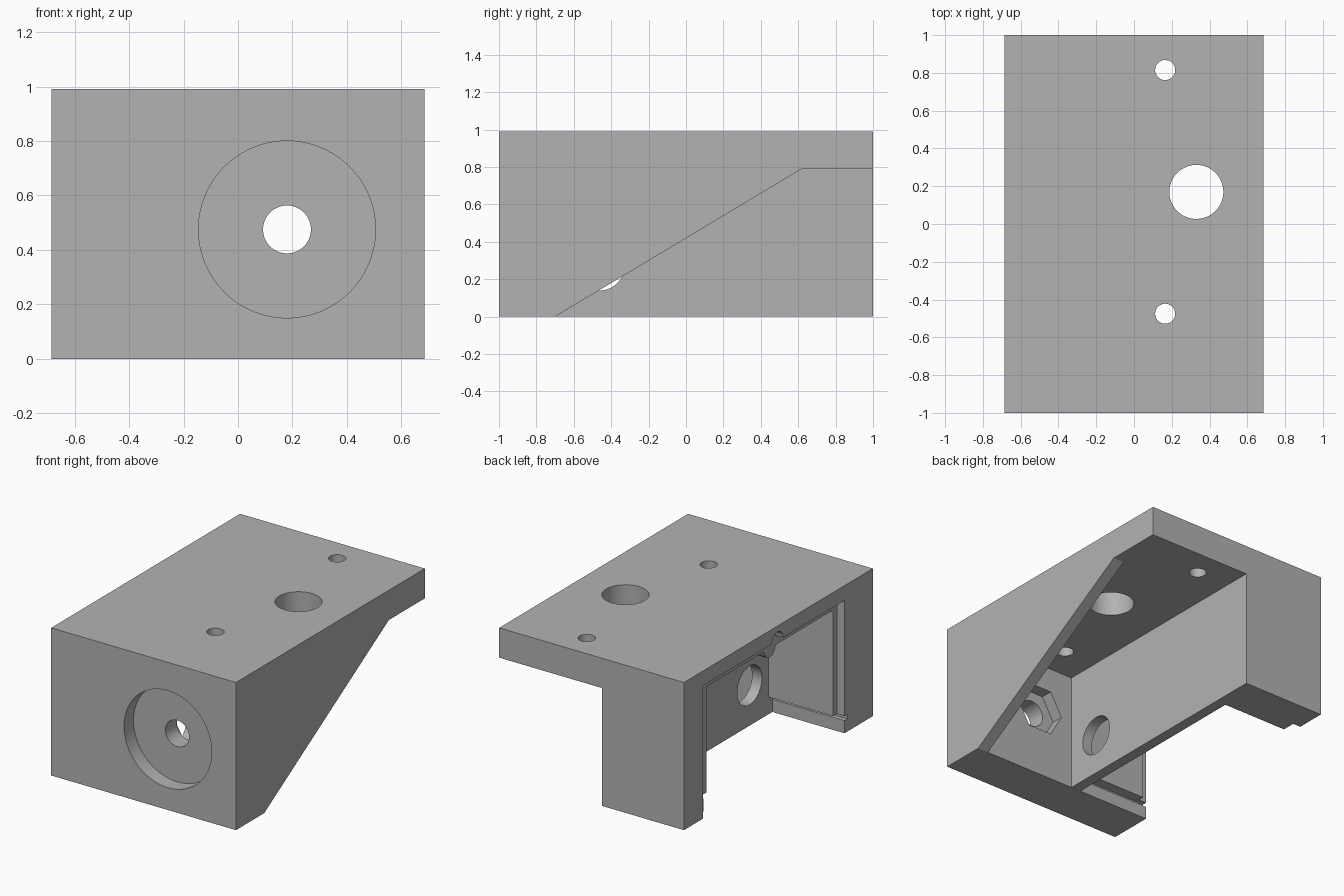
import bpy, bmesh, math

cube = bpy.data.objects.get("Cube")
if cube:
    bpy.data.objects.remove(cube, do_unlink=True)

grey = bpy.data.materials.new("plain_grey")
grey.use_nodes = True
grey.diffuse_color = (0.45, 0.45, 0.45, 1)
grey.node_tree.nodes["Principled BSDF"].inputs["Base Color"].default_value = (0.45, 0.45, 0.45, 1)


def prism(name, axis, points, lo, hi):
    """Extrude a profile along an axis; points are the other two coordinates in order."""
    def place(p, d):
        return {"x": (d, p[0], p[1]), "y": (p[0], d, p[1]), "z": (p[0], p[1], d)}[axis]
    bm = bmesh.new()
    ends = [[bm.verts.new(place(p, d)) for p in points] for d in (lo, hi)]
    for ring in ends:
        bm.faces.new(ring)
    for i in range(len(points)):
        j = (i + 1) % len(points)
        bm.faces.new((ends[0][i], ends[0][j], ends[1][j], ends[1][i]))
    bmesh.ops.recalc_face_normals(bm, faces=bm.faces)
    mesh = bpy.data.meshes.new(name)
    bm.to_mesh(mesh)
    bm.free()
    mesh.materials.append(grey)
    obj = bpy.data.objects.new(name, mesh)
    bpy.context.collection.objects.link(obj)
    return obj


def ring(a, b, r, n=64):
    return [(a + r * math.cos(math.tau * i / n), b + r * math.sin(math.tau * i / n)) for i in range(n)]


def box(name, x0, x1, y0, y1, z0, z1):
    return prism(name, "z", [(x0, y0), (x1, y0), (x1, y1), (x0, y1)], z0, z1)


def activate(obj):
    bpy.ops.object.select_all(action="DESELECT")
    obj.select_set(True)
    bpy.context.view_layer.objects.active = obj


def cut(body, cutter):
    cutter.hide_render = True
    mod = body.modifiers.new("cut", "BOOLEAN")
    mod.operation = "DIFFERENCE"
    mod.solver = "EXACT"
    mod.object = cutter
    activate(body)
    bpy.ops.object.modifier_apply(modifier=mod.name)
    bpy.data.objects.remove(cutter, do_unlink=True)


SIDE, TOP, PLATE = 0.685, 0.99, 0.79
FRONT = -0.7                      # rear face of the front wall
LIP, WALL = -0.628, -0.15         # housing lid seat and inner wall

bracket = box("bracket_body", -SIDE, SIDE, -1, 1, 0, TOP)

# Open space under the plate, then the sloped side gusset
cut(bracket, box("under_space", -0.077, 0.605, FRONT, 1.1, -0.1, PLATE))
cut(bracket, prism("gusset_slope", "x",
                   [(FRONT, -0.1), (FRONT, 0), (0.62, PLATE), (1.1, PLATE), (1.1, -0.1)], 0.5, 0.8))

# Side housing: main pocket, side lid seat, bottom lid seat and its groove
cut(bracket, box("pocket", -0.8, WALL, -0.66, 0.68, -0.1, 0.825))
cut(bracket, box("side_lid_seat", -0.8, LIP, FRONT, 0.8, -0.1, 0.89))
cut(bracket, box("bottom_lid_seat", -0.8, WALL, FRONT, 0.71, -0.1, 0.1))
cut(bracket, box("lid_groove", -0.8, WALL, -0.73, 0.735, 0.085, 0.115))
cut(bracket, prism("finger_notch", "x", ring(0.01, 0.89, 0.06), -0.8, LIP))
cut(bracket, prism("cable_hole", "x", ring(-0.46, 0.27, 0.13), -0.3, 0.05))

# Plate holes
for x, y, r in ((0.165, 0.815, 0.053), (0.165, -0.475, 0.053), (0.33, 0.17, 0.143)):
    cut(bracket, prism("plate_hole", "z", ring(x, y, r), 0.7, 1.1))

# Front counterbore, bolt hole and hexagonal nut recess
cut(bracket, prism("counterbore", "y", ring(0.18, 0.475, 0.325, 96), -1.1, -0.9))
cut(bracket, prism("bolt_hole", "y", ring(0.18, 0.475, 0.088), -1.1, -0.6))
cut(bracket, prism("nut_recess", "y", ring(0.18, 0.475, 0.175, 6), FRONT - 0.08, -0.6))

# Small rounded screw tab on the upper lid seat
tab = prism("screw_tab", "x", ring(0.01, 0.825, 0.06, 32), LIP, LIP + 0.07)

for part in (bracket, tab):
    activate(part)
    bpy.ops.object.shade_smooth_by_angle(angle=math.radians(30))
